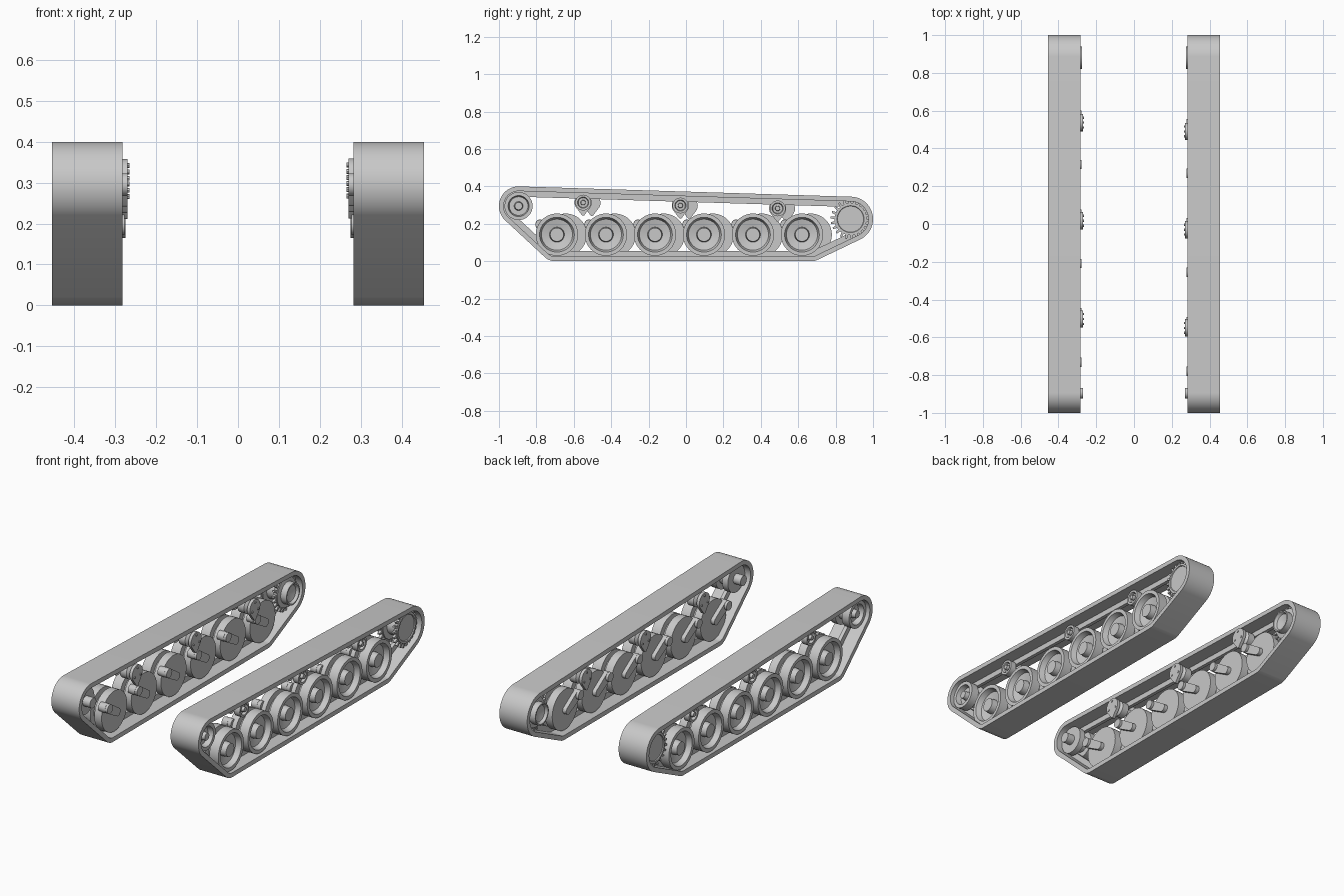
import bpy, bmesh, math

cube = bpy.data.objects.get("Cube")
if cube:
    bpy.data.objects.remove(cube, do_unlink=True)

grey = bpy.data.materials.new("plain grey")
grey.use_nodes = True
GREY = (0.58, 0.58, 0.58, 1)
grey.diffuse_color = GREY
grey.node_tree.nodes["Principled BSDF"].inputs["Base Color"].default_value = GREY
parts = []


def finish(name, bm):
    bmesh.ops.recalc_face_normals(bm, faces=bm.faces)
    mesh = bpy.data.meshes.new(name)
    bm.to_mesh(mesh)
    bm.free()
    mesh.materials.append(grey)
    obj = bpy.data.objects.new(name, mesh)
    bpy.context.collection.objects.link(obj)
    parts.append(obj)


def hull(circles, inset=0.0, steps=96):
    """Outline in y, z of a belt pulled around circles (y, z, radius)."""
    pts = []
    for i in range(steps):
        a = math.tau * i / steps
        c, s = math.cos(a), math.sin(a)
        y, z, r = max(circles, key=lambda k: k[0] * c + k[1] * s + k[2])
        pts.append((y + (r - inset) * c, z + (r - inset) * s))
    return pts


def plate(name, pts, x0, x1):
    """Outline extruded along x."""
    bm = bmesh.new()
    loops = [[bm.verts.new((x, y, z)) for y, z in pts] for x in (x0, x1)]
    join(bm, *loops)
    for loop in loops:
        bm.faces.new(loop)
    finish(name, bm)


def join(bm, a, b):
    for i in range(len(a)):
        j = (i + 1) % len(a)
        bm.faces.new((a[i], a[j], b[j], b[i]))


def band(name, outer, inner, x0, x1):
    """Closed belt between two outlines, extruded along x."""
    bm = bmesh.new()
    loops = [[bm.verts.new((x, y, z)) for y, z in pts]
             for x, pts in ((x0, outer), (x1, outer), (x1, inner), (x0, inner))]
    for k in range(4):
        join(bm, loops[k], loops[(k + 1) % 4])
    finish(name, bm)


def turned(name, profile, side, y, z, steps=40):
    """Profile of (radius, distance from middle) spun around an x axis."""
    bm = bmesh.new()
    rings = []
    for r, x in profile:
        rings.append([bm.verts.new((side * x, y + r * math.cos(math.tau * i / steps),
                                    z + r * math.sin(math.tau * i / steps)))
                      for i in range(steps)])
    for a, b in zip(rings, rings[1:]):
        join(bm, a, b)
    bm.faces.new(rings[0])
    bm.faces.new(rings[-1])
    finish(name, bm)


def gear(y, z, root, tip, teeth):
    pts = []
    for i in range(teeth):
        for k, r in ((0.0, root), (0.4, root), (0.55, tip), (0.85, tip)):
            a = math.tau * (i + k) / teeth
            pts.append((y + r * math.cos(a), z + r * math.sin(a)))
    return pts


IDLER = (-0.895, 0.295)
SPROCKET = (0.88, 0.225)
BELT = [(*IDLER, 0.105), (*SPROCKET, 0.12), (-0.70, 0.08, 0.08), (0.67, 0.08, 0.08)]

WHEEL = [(0.02, 0.315), (0.113, 0.315), (0.113, 0.36), (0.08, 0.36), (0.08, 0.385),
         (0.113, 0.385), (0.113, 0.44), (0.093, 0.44), (0.083, 0.41),
         (0.04, 0.40), (0.036, 0.435), (0.01, 0.435)]
ROLLER = [(0.01, 0.285), (0.042, 0.31), (0.042, 0.35), (0.018, 0.35), (0.018, 0.39),
          (0.042, 0.39), (0.042, 0.425), (0.03, 0.425), (0.026, 0.41),
          (0.014, 0.41), (0.012, 0.43), (0.005, 0.43)]
IDLER_SHAPE = [(0.01, 0.27), (0.028, 0.27), (0.028, 0.315), (0.075, 0.315),
               (0.075, 0.35), (0.045, 0.35), (0.045, 0.39), (0.075, 0.39),
               (0.075, 0.435), (0.056, 0.435), (0.05, 0.405), (0.024, 0.405),
               (0.02, 0.435), (0.005, 0.435)]
DRUM = [(0.01, 0.30), (0.045, 0.29), (0.053, 0.275), (0.06, 0.275), (0.06, 0.31),
        (0.083, 0.315), (0.083, 0.34), (0.055, 0.345), (0.055, 0.40), (0.083, 0.405),
        (0.083, 0.43), (0.072, 0.43), (0.062, 0.41), (0.02, 0.40), (0.01, 0.40)]

for side, label, shift in ((1, "left", 0.0), (-1, "right", 0.047)):
    # Belt with its central guide ridge
    band(label + "_track_belt", hull(BELT), hull(BELT, 0.025),
         side * 0.283, side * 0.455)
    band(label + "_track_guide", hull(BELT, 0.02), hull(BELT, 0.055),
         side * 0.362, side * 0.382)

    # Road wheels on trailing arms
    for n in range(6):
        y, z = -0.69 + 0.262 * n + shift, 0.142
        tag = f"{label}_{n + 1}"
        turned("road_wheel_" + tag, WHEEL, side, y, z)
        pivot = (y - 0.09, z + 0.055)
        plate("suspension_arm_" + tag,
              hull([(y, z, 0.022), (*pivot, 0.026)], steps=32),
              side * 0.292, side * 0.314)
        turned("arm_pivot_" + tag, [(0.025, 0.278), (0.025, 0.335)],
               side, *pivot, 24)

    # Return rollers with teardrop mounting plates
    for n, y in enumerate((-0.55, -0.03, 0.49)):
        y += shift
        z = 0.297 - 0.03 * y
        tag = f"{label}_{n + 1}"
        turned("return_roller_" + tag, ROLLER, side, y, z, 28)
        plate("roller_bracket_" + tag,
              hull([(y, z, 0.046), (y, z - 0.06, 0.01)], steps=40),
              side * 0.270, side * 0.287)
        for k in range(3):
            a = math.tau * k / 3 + math.pi / 2
            turned(f"bracket_bolt_{tag}_{k + 1}", [(0.006, 0.266), (0.006, 0.272)], side,
                   y + 0.03 * math.cos(a), z + 0.03 * math.sin(a), 8)

    # Front idler and rear drive sprocket
    turned(label + "_idler", IDLER_SHAPE, side, *IDLER)
    turned(label + "_sprocket_drum", DRUM, side, *SPROCKET)
    for n, x in enumerate((0.32, 0.41)):
        plate(f"{label}_sprocket_teeth_{n + 1}", gear(*SPROCKET, 0.086, 0.107, 22),
              side * x, side * (x + 0.015))

# Smooth curved surfaces, keep hard edges
bpy.ops.object.select_all(action="DESELECT")
for obj in parts:
    obj.select_set(True)
bpy.context.view_layer.objects.active = parts[0]
bpy.ops.object.shade_smooth_by_angle(angle=math.radians(30))
